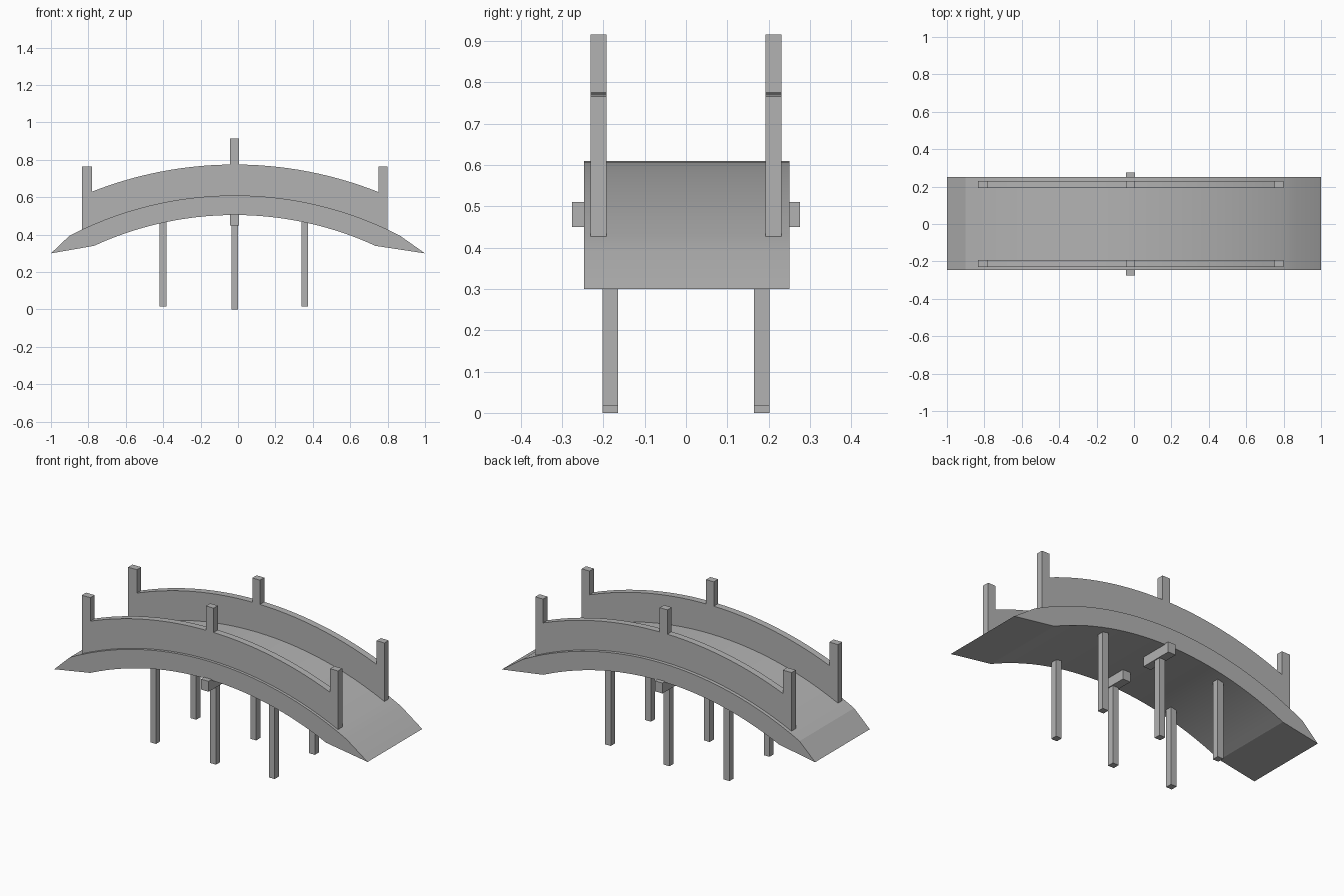
import bpy
import bmesh
import math

old = bpy.data.objects.get("Cube")
if old:
    bpy.data.objects.remove(old, do_unlink=True)

grey = bpy.data.materials.new("plain grey")
grey.use_nodes = True
colour = (0.45, 0.45, 0.45, 1)
grey.diffuse_color = colour
grey.node_tree.nodes["Principled BSDF"].inputs["Base Color"].default_value = colour

MID = -0.0175          # x of the crown of the arch
DECK_TOP = (0.61, 1.92)     # crown height, radius
DECK_UNDER = (0.505, 1.80)
RAIL_TOP = (0.775, 2.08)
SEGMENTS = 28


def height(curve, x):
    crown, radius = curve
    return crown - radius + math.sqrt(radius ** 2 - (x - MID) ** 2)


def arc(curve, x0, x1, n=SEGMENTS):
    xs = [x0 + (x1 - x0) * i / n for i in range(n + 1)]
    return [(x, height(curve, x)) for x in xs]


def extrude_profile(name, outline, y0, y1):
    """Solid from an outline in x and z, running from y0 to y1."""
    bm = bmesh.new()
    face = bm.faces.new([bm.verts.new((x, y0, z)) for x, z in outline])
    result = bmesh.ops.extrude_face_region(bm, geom=[face])
    moved = [v for v in result["geom"] if isinstance(v, bmesh.types.BMVert)]
    bmesh.ops.translate(bm, verts=moved, vec=(0, y1 - y0, 0))
    bmesh.ops.recalc_face_normals(bm, faces=bm.faces)
    mesh = bpy.data.meshes.new(name)
    bm.to_mesh(mesh)
    bm.free()
    obj = bpy.data.objects.new(name, mesh)
    bpy.context.collection.objects.link(obj)
    mesh.materials.append(grey)
    bpy.ops.object.select_all(action="DESELECT")
    obj.select_set(True)
    bpy.context.view_layer.objects.active = obj
    bpy.ops.object.shade_smooth_by_angle(angle=math.radians(9))
    return obj


def box(name, x0, x1, y0, y1, z0, z1):
    return extrude_profile(name, [(x0, z0), (x1, z0), (x1, z1), (x0, z1)], y0, y1)


# Arched deck with pointed ramp ends
deck = [(-1, 0.30)] + arc(DECK_TOP, -0.90, 0.865) + [(1, 0.30)]
deck += arc(DECK_UNDER, 0.735, -0.77)
extrude_profile("deck", deck, -0.247, 0.251)

# Railings: solid curved panel with three posts rising out of it
rail = [(-0.835, 0.765), (-0.78, 0.765)]
rail += arc(RAIL_TOP, -0.78, -0.043, SEGMENTS // 2)
rail += [(-0.043, 0.915), (0.006, 0.915)]
rail += arc(RAIL_TOP, 0.006, 0.75, SEGMENTS // 2)
rail += [(0.75, 0.765), (0.80, 0.765)]
rail += arc((DECK_TOP[0] - 0.003, DECK_TOP[1]), 0.80, -0.835)

for side, name in ((1, "left"), (-1, "right")):
    y_rail = sorted((side * 0.192, side * 0.231))
    extrude_profile(name + "_railing", rail, *y_rail)

    # Three legs, the middle one slightly longer
    y_leg = sorted((side * 0.164, side * 0.202))
    for place, x, z in (("end", -0.40, 0.017), ("middle", MID, 0), ("far_end", 0.357, 0.017)):
        box(f"{name}_{place}_leg", x - 0.0185, x + 0.0185, *y_leg,
            z, height(DECK_UNDER, x) + 0.03)

    # Short cross beam over the middle leg
    y_beam = sorted((side * 0.08, side * 0.276))
    box(name + "_cross_beam", -0.043, 0.006, *y_beam, 0.45, 0.51)
